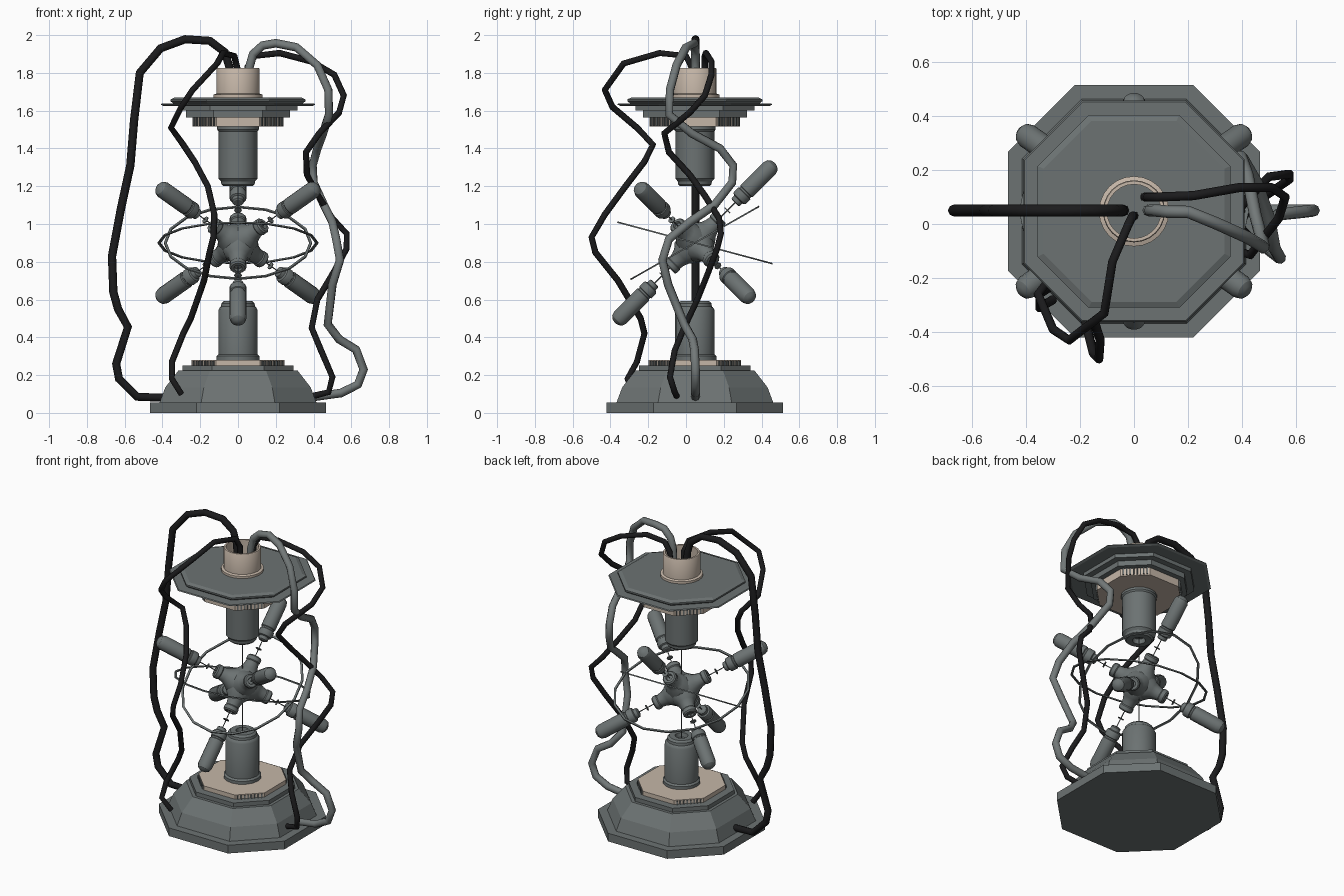
import bpy, bmesh, math
from mathutils import Vector, Matrix

CY = 0.047                      # y of the central axis
HUB = Vector((0, CY, 0.9))


def material(name, rgb):
    m = bpy.data.materials.new(name)
    m.diffuse_color = (*rgb, 1)
    return m


GREY = material("steel_grey", (0.15, 0.17, 0.17))
CABLE_GREY = material("cable_grey", (0.17, 0.19, 0.19))
TAN = material("warm_tan", (0.56, 0.47, 0.39))
BLACK = material("cable_black", (0.011, 0.011, 0.012))


def finish(bm, name, mat, smooth=False):
    bmesh.ops.recalc_face_normals(bm, faces=bm.faces)
    me = bpy.data.meshes.new(name)
    bm.to_mesh(me)
    bm.free()
    me.materials.append(mat)
    ob = bpy.data.objects.new(name, me)
    bpy.context.collection.objects.link(ob)
    if smooth:
        bpy.ops.object.select_all(action='DESELECT')
        ob.select_set(True)
        bpy.context.view_layer.objects.active = ob
        bpy.ops.object.shade_smooth_by_angle(angle=math.radians(32))
    return ob


def stack(bm, rings, closed=False):
    """Skin a list of equal-length rings of points."""
    vs = [[bm.verts.new(p) for p in r] for r in rings]
    n = len(vs[0])
    pairs = list(zip(vs, vs[1:])) + ([(vs[-1], vs[0])] if closed else [])
    for a, b in pairs:
        for i in range(n):
            j = (i + 1) % n
            bm.faces.new((a[i], a[j], b[j], b[i]))
    if not closed:
        bm.faces.new(vs[0])
        bm.faces.new(vs[-1])


def octagon(name, profile, mat, k=0.47):
    """Stepped octagonal solid from (half width, z) pairs."""
    bm = bmesh.new()
    shape = [(1, -k), (1, k), (k, 1), (-k, 1), (-1, k), (-1, -k), (-k, -1), (k, -1)]
    stack(bm, [[(x * h, CY + y * h, z) for x, y in shape] for h, z in profile])
    return finish(bm, name, mat)


def lathe(name, profile, mat, axis=(0, 0, 1), origin=(0, CY, 0), n=16, closed=False):
    """Turned part from (radius, distance along axis) pairs."""
    rot = Vector((0, 0, 1)).rotation_difference(Vector(axis)).to_matrix()
    o = Vector(origin)
    bm = bmesh.new()
    ang = [2 * math.pi * i / n for i in range(n)]
    stack(bm, [[o + rot @ Vector((r * math.cos(a), r * math.sin(a), d)) for a in ang]
               for r, d in profile], closed)
    return finish(bm, name, mat, True)


def cable(name, pts, radius, mat):
    cu = bpy.data.curves.new(name, 'CURVE')
    cu.dimensions = '3D'
    cu.bevel_depth = radius
    cu.bevel_resolution = 2
    cu.use_fill_caps = True
    sp = cu.splines.new('POLY')
    sp.points.add(len(pts) - 1)
    for p, co in zip(sp.points, pts):
        p.co = (*co, 1)
    tmp = bpy.data.objects.new(name + "_path", cu)
    bpy.context.collection.objects.link(tmp)
    dg = bpy.context.evaluated_depsgraph_get()
    me = bpy.data.meshes.new_from_object(tmp.evaluated_get(dg))
    bpy.data.objects.remove(tmp)
    bm = bmesh.new()
    bm.from_mesh(me)
    finish(bm, name, mat)


# Base and its tan deck
octagon("base", [(0.467, 0), (0.467, 0.055), (0.415, 0.055), (0.385, 0.135),
                 (0.315, 0.225), (0.295, 0.225), (0.295, 0.252)], GREY)
octagon("base_deck", [(0.245, 0.25), (0.245, 0.28)], TAN)

# Canopy: stepped underside, thin brim, top plate
octagon("canopy_deck", [(0.24, 1.515), (0.24, 1.572)], TAN)
octagon("canopy_steps", [(0.275, 1.565), (0.275, 1.6), (0.315, 1.6), (0.315, 1.625)], GREY)
octagon("canopy_brim", [(0.395, 1.625), (0.41, 1.632), (0.405, 1.638), (0.34, 1.638)], GREY)
octagon("canopy_plate", [(0.34, 1.636), (0.357, 1.65), (0.357, 1.66), (0.335, 1.67)], GREY)

# Grille fins on the diagonal sides of both decks
for name, h, z0, z1 in (("base_fins", 0.245, 0.252, 0.276), ("canopy_fins", 0.24, 1.52, 1.565)):
    bm = bmesh.new()
    for q in range(4):
        turn = Matrix.Rotation(math.radians(45 + 90 * q), 4, 'Z')
        for i in range(8):
            off = Vector((h * 1.04, (i - 3.5) * 0.021, (z0 + z1) / 2))
            bmesh.ops.create_cube(bm, size=1, matrix=Matrix.Translation((0, CY, 0)) @ turn
                                  @ Matrix.Translation(off)
                                  @ Matrix.Diagonal((0.016, 0.008, z1 - z0, 1)))
    finish(bm, name, GREY)

# Cable collar on top (open tube)
lathe("cable_collar", [(0.13, 1.668), (0.13, 1.685), (0.115, 1.69), (0.115, 1.82),
                       (0.112, 1.825), (0.1, 1.825), (0.1, 1.668)], TAN, n=24, closed=True)

# Upper and lower columns with sockets facing the hub
lathe("lower_column", [(0.115, 0.28), (0.115, 0.3), (0.104, 0.31), (0.104, 0.545), (0.095, 0.56),
                       (0.09, 0.563), (0.088, 0.58), (0.075, 0.592), (0.04, 0.592), (0.035, 0.565)], GREY)
lathe("upper_column", [(0.11, 1.515), (0.11, 1.5), (0.103, 1.49), (0.103, 1.24), (0.09, 1.225),
                       (0.088, 1.21), (0.078, 1.2), (0.04, 1.2), (0.035, 1.23)], GREY)
lathe("centre_rod", [(0.003, 0.56), (0.003, 1.24)], GREY, n=6)

# Hub core, six arms, spindles and canisters on three perpendicular axes
bm = bmesh.new()
bmesh.ops.create_icosphere(bm, subdivisions=2, radius=0.1, matrix=Matrix.Translation(HUB))
finish(bm, "hub_core", GREY, True)
s = math.sqrt(0.5)
axes = [Vector(a) * sg for a in ((0, s, s), (s, -0.5, 0.5), (-s, -0.5, 0.5)) for sg in (1, -1)]
for i, a in enumerate(axes):
    lathe(f"hub_arm_{i}", [(0.09, 0.02), (0.076, 0.075), (0.055, 0.1), (0.045, 0.125), (0.04, 0.152),
                           (0.045, 0.158), (0.045, 0.182), (0.038, 0.19), (0.022, 0.19),
                           (0.018, 0.178)], GREY, a, HUB, 12)
    lathe(f"spindle_{i}", [(0.003, 0.17), (0.003, 0.24), (0.02, 0.241), (0.02, 0.246),
                           (0.003, 0.247), (0.003, 0.31)], GREY, a, HUB, 8)
    lathe(f"canister_{i}", [(0.022, 0.3), (0.03, 0.305), (0.032, 0.325), (0.042, 0.33), (0.046, 0.338),
                            (0.046, 0.37), (0.041, 0.374), (0.041, 0.382), (0.046, 0.387), (0.046, 0.56),
                            (0.038, 0.582), (0.022, 0.594), (0.006, 0.598)], GREY, a, HUB, 14)

# Two thin tilted rings round the hub
for name, r, tilt in (("ring_outer", 0.425, -15), ("ring_inner", 0.392, 29.6)):
    t = math.radians(tilt)
    lathe(name, [(r, -0.004), (r, 0.004), (r - 0.014, 0.004), (r - 0.014, -0.004)], GREY,
          (0, -math.sin(t), math.cos(t)), HUB, 16, True)

# Hanging cables
cable("left_cable", [(x, 0.05, z) for x, z in (
    (-0.04, 1.67), (-0.045, 1.83), (-0.07, 1.91), (-0.15, 1.97), (-0.28, 1.978), (-0.41, 1.93),
    (-0.52, 1.8), (-0.55, 1.55), (-0.57, 1.31), (-0.62, 1.08), (-0.667, 0.83), (-0.66, 0.64),
    (-0.635, 0.55), (-0.583, 0.455), (-0.645, 0.26), (-0.63, 0.18), (-0.535, 0.085), (-0.38, 0.08))],
    0.022, BLACK)
cable("right_grey_cable", [
    (0.055, 0.05, 1.67), (0.06, 0.05, 1.83), (0.08, 0.05, 1.9), (0.13, 0.045, 1.945), (0.2, 0.045, 1.957),
    (0.31, 0.0, 1.935), (0.42, -0.05, 1.84), (0.478, -0.085, 1.71), (0.482, -0.09, 1.58),
    (0.45, 0.03, 1.48), (0.42, 0.18, 1.4), (0.395, 0.25, 1.31), (0.4, 0.245, 1.22), (0.455, 0.15, 1.1),
    (0.5, 0.02, 1.01), (0.52, -0.09, 0.92), (0.54, -0.125, 0.81), (0.5, -0.095, 0.68),
    (0.475, -0.01, 0.47), (0.535, 0.035, 0.39), (0.625, 0.045, 0.335), (0.665, 0.05, 0.23),
    (0.635, 0.05, 0.15), (0.545, 0.05, 0.105), (0.4, 0.05, 0.085)], 0.023, CABLE_GREY)
cable("right_black_cable", [
    (0.04, 0.1, 1.67), (0.05, 0.1, 1.83), (0.09, 0.1, 1.89), (0.22, 0.105, 1.905), (0.39, 0.135, 1.86),
    (0.51, 0.135, 1.79), (0.56, 0.1, 1.68), (0.535, 0.02, 1.59), (0.43, -0.115, 1.48),
    (0.36, -0.09, 1.38), (0.365, 0.02, 1.26), (0.425, 0.1, 1.15), (0.5, 0.175, 1.03),
    (0.575, 0.185, 0.95), (0.575, 0.165, 0.87), (0.51, 0.12, 0.75), (0.42, 0.06, 0.6),
    (0.39, -0.01, 0.45), (0.44, -0.06, 0.33), (0.5, -0.085, 0.19), (0.48, -0.06, 0.11),
    (0.4, -0.05, 0.09)], 0.017, BLACK)
cable("front_black_cable", [
    (0.0, 0.03, 1.67), (-0.005, 0.03, 1.83), (-0.02, 0.0, 1.89), (-0.08, -0.14, 1.905),
    (-0.11, -0.33, 1.85), (-0.24, -0.43, 1.71), (-0.3, -0.39, 1.62), (-0.355, -0.26, 1.51),
    (-0.29, -0.175, 1.42), (-0.23, -0.22, 1.33), (-0.16, -0.32, 1.2), (-0.125, -0.43, 1.05),
    (-0.13, -0.5, 0.93), (-0.15, -0.48, 0.85), (-0.18, -0.36, 0.7), (-0.25, -0.24, 0.5),
    (-0.29, -0.22, 0.42), (-0.35, -0.26, 0.27), (-0.35, -0.31, 0.18), (-0.3, -0.28, 0.1)], 0.017, BLACK)
